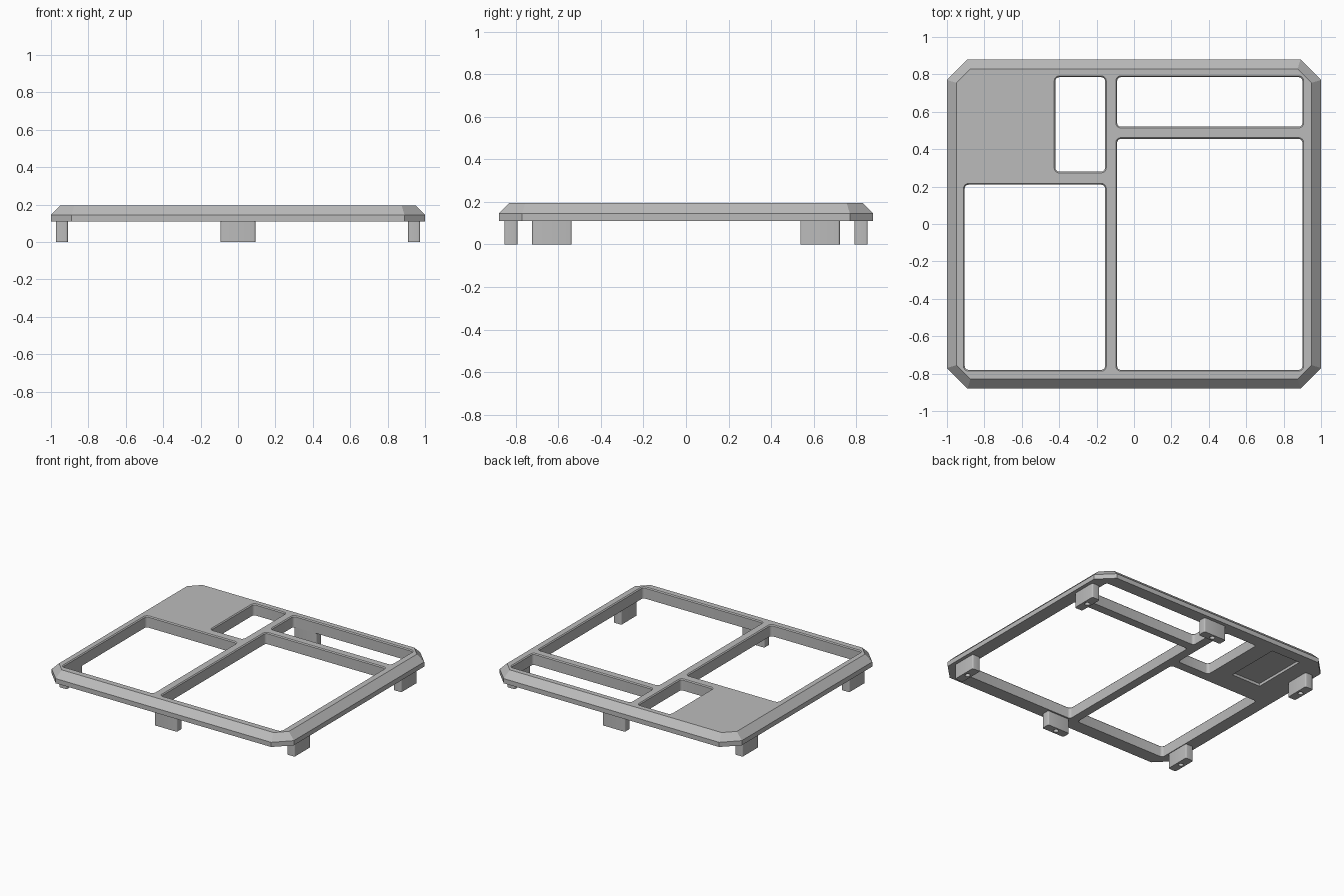
import bpy, bmesh, math

cube = bpy.data.objects.get("Cube")
if cube:
    bpy.data.objects.remove(cube)

grey = bpy.data.materials.new("plain grey")
grey.use_nodes = True
grey.diffuse_color = (0.5, 0.5, 0.5, 1)
grey.node_tree.nodes["Principled BSDF"].inputs["Base Color"].default_value = (0.5, 0.5, 0.5, 1)


def loft(name, rings):
    """Closed solid through equal-length rings of points, bottom to top."""
    bm = bmesh.new()
    loops = [[bm.verts.new(p) for p in ring] for ring in rings]
    n = len(loops[0])
    for low, high in zip(loops, loops[1:]):
        for i in range(n):
            j = (i + 1) % n
            bm.faces.new((low[i], low[j], high[j], high[i]))
    bm.faces.new(loops[0][::-1])
    bm.faces.new(loops[-1])
    mesh = bpy.data.meshes.new(name)
    bm.to_mesh(mesh)
    bm.free()
    mesh.materials.append(grey)
    obj = bpy.data.objects.new(name, mesh)
    bpy.context.collection.objects.link(obj)
    return obj


def octagon(hx, hy, cut, z):
    pts = []
    for sx, sy in ((1, 1), (-1, 1), (-1, -1), (1, -1)):
        pair = [(sx * hx, sy * (hy - cut), z), (sx * (hx - cut), sy * hy, z)]
        pts += pair if sx * sy > 0 else pair[::-1]
    return pts


def rounded(x0, x1, y0, y1, z, r, grow=0.0, steps=4):
    pts = []
    corners = ((x1 - r, y1 - r), (x0 + r, y1 - r), (x0 + r, y0 + r), (x1 - r, y0 + r))
    for k, (cx, cy) in enumerate(corners):
        for i in range(steps + 1):
            a = math.pi / 2 * (k + i / steps)
            pts.append((cx + (r + grow) * math.cos(a), cy + (r + grow) * math.sin(a), z))
    return pts


def carve(target, cutter):
    cutter.hide_render = True
    mod = target.modifiers.new("carve", 'BOOLEAN')
    mod.operation = 'DIFFERENCE'
    mod.solver = 'EXACT'
    mod.object = cutter
    bpy.ops.object.select_all(action='DESELECT')
    bpy.context.view_layer.objects.active = target
    target.select_set(True)
    bpy.ops.object.modifier_apply(modifier=mod.name)
    bpy.data.objects.remove(cutter)


def smooth(obj):
    bpy.ops.object.select_all(action='DESELECT')
    bpy.context.view_layer.objects.active = obj
    obj.select_set(True)
    bpy.ops.object.shade_smooth_by_angle(angle=math.radians(30))


BASE, RIM, TOP = 0.11, 0.145, 0.195

# Frame plate with clipped corners and a sloping rim
frame = loft("frame", [octagon(1, 0.88, 0.11, BASE),
                       octagon(1, 0.88, 0.11, RIM),
                       octagon(0.95, 0.83, 0.075, TOP)])

# Window openings with a fine bevel along the top edge
windows = ((-0.42, -0.155, 0.28, 0.785),
           (-0.09, 0.90, 0.52, 0.785),
           (-0.09, 0.90, -0.78, 0.455),
           (-0.905, -0.155, -0.78, 0.21))
for w in windows:
    carve(frame, loft("window_cutter", [rounded(*w, BASE - 0.05, 0.02),
                                        rounded(*w, TOP - 0.007, 0.02),
                                        rounded(*w, TOP + 0.003, 0.02, 0.01)]))

# Shallow pocket under the solid corner
pocket = (-0.79, -0.55, 0.38, 0.80)
carve(frame, loft("pocket_cutter", [rounded(*pocket, BASE - 0.05, 0.004),
                                    rounded(*pocket, BASE + 0.02, 0.004)]))
smooth(frame)


# Feet, each with a blind screw hole underneath
def foot(name, cx, cy, hx, hy):
    box = (cx - hx, cx + hx, cy - hy, cy + hy)
    obj = loft(name, [rounded(*box, z, 0.01) for z in (0, BASE + 0.003)])
    hole = [[(cx + 0.018 * math.cos(math.tau * i / 20),
              cy + 0.018 * math.sin(math.tau * i / 20), z) for i in range(20)]
            for z in (-0.05, 0.08)]
    carve(obj, loft("hole_cutter", hole))
    smooth(obj)


for side, sx in (("left", 1), ("right", -1)):
    for end, sy in (("front", -1), ("back", 1)):
        foot(f"{end}_{side}_foot", sx * 0.942, sy * 0.63, 0.032, 0.093)
for end, sy in (("front", -1), ("back", 1)):
    foot(f"{end}_middle_foot", 0, sy * 0.823, 0.093, 0.031)
